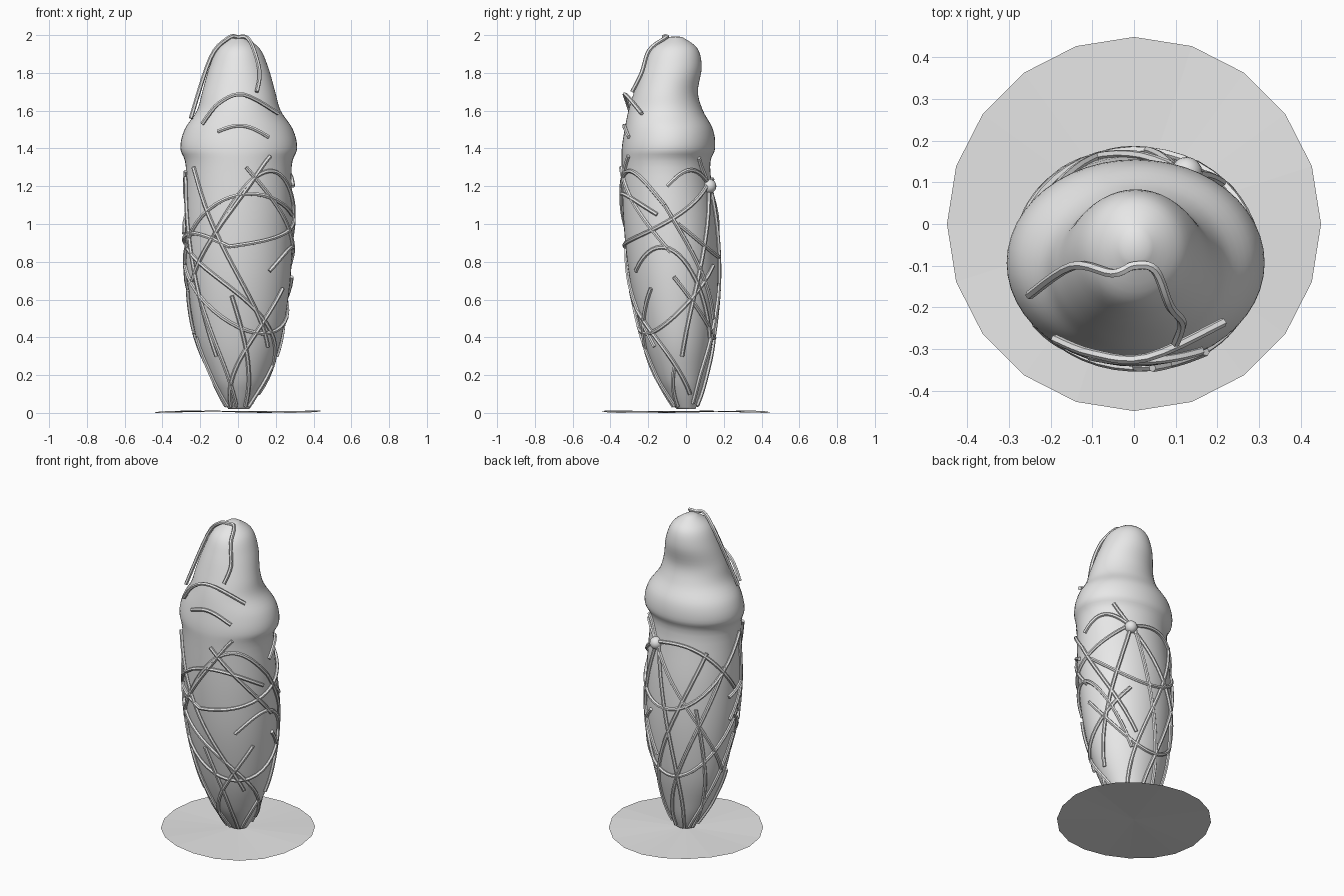
import bpy, bmesh, math
from mathutils import Vector

if "Cube" in bpy.data.objects:
    bpy.data.objects.remove(bpy.data.objects["Cube"])

grey = bpy.data.materials.new("plain_grey")
grey.diffuse_color = (0.8, 0.8, 0.8, 1)
grey.use_nodes = True
grey.node_tree.nodes["Principled BSDF"].inputs["Base Color"].default_value = grey.diffuse_color

# Body profile: height, half width, front y, back y
PROFILE = [
    (0.02, 0.055, -0.05, 0.05), (0.10, 0.105, -0.105, 0.08), (0.20, 0.155, -0.16, 0.105),
    (0.40, 0.227, -0.23, 0.145), (0.70, 0.273, -0.297, 0.17), (1.00, 0.285, -0.33, 0.162),
    (1.30, 0.280, -0.34, 0.128), (1.40, 0.309, -0.34, 0.154), (1.50, 0.287, -0.325, 0.143),
    (1.60, 0.222, -0.305, 0.09), (1.70, 0.193, -0.275, 0.063), (1.83, 0.156, -0.23, 0.083),
    (1.93, 0.11, -0.18, 0.06), (1.99, 0.03, -0.09, -0.02)]


def smooth(points, steps):
    """Catmull-Rom curve through the points."""
    p = [points[0]] + list(points) + [points[-1]]
    out = []
    for i in range(len(p) - 3):
        for k in range(steps):
            t = k / steps
            out.append([0.5 * (2 * b + (c - a) * t + (2 * a - 5 * b + 4 * c - d) * t * t
                               + (3 * b - a - 3 * c + d) * t ** 3)
                        for a, b, c, d in zip(*p[i:i + 4])])
    return out + [list(points[-1])]


RINGS = smooth(PROFILE, 5)


def surface(u, z, lift=0.0):
    """Point on the body: u in degrees from the front towards +x."""
    z = min(max(z, RINGS[0][0]), RINGS[-1][0])
    for lo, hi in zip(RINGS, RINGS[1:]):
        if z <= hi[0]:
            break
    t = (z - lo[0]) / (hi[0] - lo[0])
    _, w, f, b = [p + (q - p) * t for p, q in zip(lo, hi)]
    a = math.radians(u)
    return Vector((0.004 + (w + lift) * math.sin(a),
                   (f + b) / 2 - ((b - f) / 2 + lift) * math.cos(a), z))


def add(name, mesh, angle=None):
    ob = bpy.data.objects.new(name, mesh)
    bpy.context.collection.objects.link(ob)
    mesh.materials.clear()
    mesh.materials.append(grey)
    if angle:
        bpy.ops.object.select_all(action='DESELECT')
        ob.select_set(True)
        bpy.context.view_layer.objects.active = ob
        bpy.ops.object.shade_smooth_by_angle(angle=math.radians(angle))
    return ob


def add_bmesh(name, bm, angle=None):
    me = bpy.data.meshes.new(name)
    bm.to_mesh(me)
    bm.free()
    return add(name, me, angle)


# Wrapped body, lofted through the rings
bm = bmesh.new()
N = 48
loops = [[bm.verts.new(surface(360 * i / N, r[0])) for i in range(N)] for r in RINGS]
for l0, l1 in zip(loops, loops[1:]):
    for i in range(N):
        j = (i + 1) % N
        bm.faces.new((l0[i], l0[j], l1[j], l1[i]))
bm.faces.new(loops[0][::-1])
tip = bm.verts.new((0.004, -0.055, 1.994))
for i in range(N):
    bm.faces.new((loops[-1][i], loops[-1][(i + 1) % N], tip))
add_bmesh("body", bm, 60)


def tubes(name, paths, radius=0.011):
    cu = bpy.data.curves.new(name, 'CURVE')
    cu.dimensions = '3D'
    cu.bevel_depth = radius
    cu.bevel_resolution = 1
    cu.use_fill_caps = True
    for path in paths:
        s = cu.splines.new('POLY')
        s.points.add(len(path) - 1)
        for pt, co in zip(s.points, path):
            pt.co = (*co, 1)
    ob = bpy.data.objects.new(name, cu)
    bpy.context.collection.objects.link(ob)
    me = bpy.data.meshes.new_from_object(
        ob.evaluated_get(bpy.context.evaluated_depsgraph_get()))
    bpy.data.objects.remove(ob)
    add(name, me, 50)


def strand(u0, z0, u1, z1, bow=0.0):
    """Strand hugging the body, bowed up or down between its two ends."""
    n = 22
    return [surface(u0 + (u1 - u0) * i / n,
                    z0 + (z1 - z0) * i / n + bow * math.sin(math.pi * i / n), 0.006)
            for i in range(n + 1)]


# Long strands crossing the front and sides
tubes("front_strands", [
    strand(-57, 1.3, 45, 0.35, -0.05),
    strand(-28, 0.93, 85, 1.1, 0.26),
    strand(85, 1.1, 157, 0.5),
    strand(34, 1.36, -62, 0.7),
    strand(8, 1.3, 88, 0.85),
    strand(-95, 0.75, 75, 1.05, 0.24),
    strand(-100, 0.9, -10, 0.88, 0.06),
    strand(-10, 0.88, 155, 1.22, -0.07),
    strand(35, 0.75, 150, 0.4, 0.28),
    strand(-85, 0.78, 150, 0.78, -0.36),
    strand(-70, 0.87, 110, 0.1, 0.06),
    strand(-36, 0.3, -80, 1.25)])

# Strands crossing the back
tubes("back_strands", [
    strand(90, 1.2, 155, 1.21, 0.08),
    strand(155, 1.21, 270, 0.95, 0.13),
    strand(100, 1.0, 280, 1.28, -0.3),
    strand(135, 1.35, 265, 0.42),
    strand(155, 1.2, 95, 0.3),
    strand(90, 0.72, 275, 0.75, -0.34),
    strand(250, 1.1, 160, 0.04),
    strand(225, 1.2, 125, 0.05)])

# Strands gathering at the foot: start angle, start height, end angle
FOOT = [(58, 0.66, -35), (-8, 0.62, 30), (-50, 0.6, -10), (80, 0.25, 50),
        (-75, 0.4, -60), (160, 1.2, 205), (280, 0.65, 230), (215, 0.85, 250)]
tubes("foot_strands", [strand(u, z, v, 0.035) for u, z, v in FOOT])

# Strands over the hood, collar and chest
hood = [(-0.25, -0.17, 1.56), (-0.145, -0.1, 1.88), (-0.05, -0.118, 1.985),
        (0, -0.1, 1.99), (0.05, -0.11, 1.985), (0.085, -0.195, 1.92),
        (0.115, -0.235, 1.8), (0.1, -0.285, 1.7)]
collar = [(-0.19, -0.275, 1.53), (-0.1, -0.31, 1.64), (0.03, -0.32, 1.685),
          (0.215, -0.235, 1.585)]
tubes("hood_strands", [smooth(hood, 5), smooth(collar, 5),
                       strand(-22, 1.49, 31, 1.46, 0.045)])

# Knot where the strands meet at the back
bm = bmesh.new()
bmesh.ops.create_uvsphere(bm, u_segments=16, v_segments=10, radius=0.038)
add_bmesh("knot", bm, 60).location = surface(155, 1.2, 0.008)

# Thin, slightly uneven ground disc
bm = bmesh.new()
centre = bm.verts.new((0, 0, 0.01))
rim = []
for i in range(20):
    a = math.tau * i / 20
    rim.append(bm.verts.new((0.448 * math.cos(a), 0.448 * math.sin(a),
                             0.006 + 0.006 * math.sin(3 * a + 1))))
for i in range(20):
    bm.faces.new((centre, rim[i], rim[(i + 1) % 20]))
add_bmesh("base_disc", bm)
